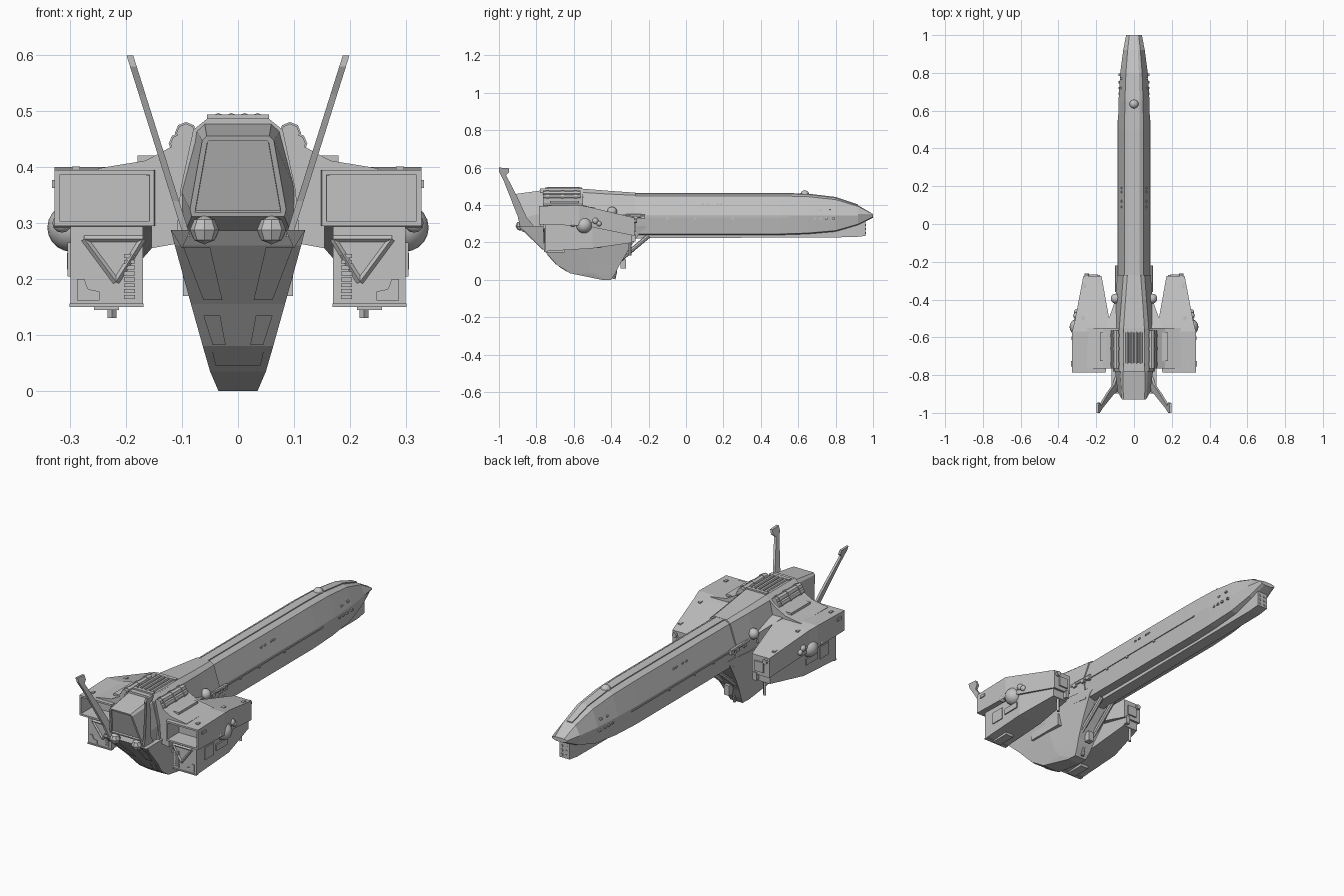
import bpy, bmesh, math
from mathutils import Matrix, Vector

if "Cube" in bpy.data.objects:
    bpy.data.objects.remove(bpy.data.objects["Cube"])

hull_grey = bpy.data.materials.new("hull grey")
hull_grey.diffuse_color = (0.54, 0.54, 0.54, 1)
hull_grey.use_nodes = True
hull_grey.node_tree.nodes["Principled BSDF"].inputs["Base Color"].default_value = hull_grey.diffuse_color


def finish(bm, name, mirror=False, smooth=False):
    bmesh.ops.remove_doubles(bm, verts=bm.verts, dist=1e-5)
    bmesh.ops.recalc_face_normals(bm, faces=bm.faces)
    me = bpy.data.meshes.new(name)
    bm.to_mesh(me)
    bm.free()
    for p in me.polygons:
        p.use_smooth = smooth
    me.materials.append(hull_grey)
    ob = bpy.data.objects.new(name, me)
    bpy.context.collection.objects.link(ob)
    if mirror:
        ob.modifiers.new("mirror", 'MIRROR')
    return ob


def skin(rings):
    """Join rings of 3D points into a closed body."""
    bm = bmesh.new()
    vs = [[bm.verts.new(p) for p in r] for r in rings]
    n = len(vs[0])
    for a, b in zip(vs, vs[1:]):
        for i in range(n):
            j = (i + 1) % n
            bm.faces.new((a[i], a[j], b[j], b[i]))
    bm.faces.new(vs[0])
    bm.faces.new(vs[-1])
    bmesh.ops.recalc_face_normals(bm, faces=bm.faces)
    return bm


def loft(sections, sym=True):
    """Sections are (y, [(x, z)...]); sym completes the half outline."""
    rings = []
    for y, pts in sections:
        full = pts + [(-x, z) for x, z in reversed(pts)] if sym else pts
        rings.append([(x, y, z) for x, z in full])
    return skin(rings)


def quad(x0, x1, z0, z1):
    return [(x0, z0), (x1, z0), (x1, z1), (x0, z1)]


def recess_rear(bm, rim, depth):
    """Sink an opening into the rearmost face."""
    bm.faces.ensure_lookup_table()
    f = min(bm.faces, key=lambda f: f.calc_center_median().y)
    bmesh.ops.inset_individual(bm, faces=[f], thickness=rim)
    bmesh.ops.inset_individual(bm, faces=[f], thickness=0.001)
    off = f.normal * -depth
    for v in f.verts:
        v.co += off


def box(name, c, s, mirror=False):
    bm = bmesh.new()
    bmesh.ops.create_cube(bm, size=1, matrix=Matrix.Translation(c) @ Matrix.Diagonal((*s, 1)))
    return finish(bm, name, mirror)


def ball(name, c, r, mirror=False, seg=20, scale=(1, 1, 1)):
    bm = bmesh.new()
    bmesh.ops.create_uvsphere(bm, u_segments=seg, v_segments=seg // 2, radius=r,
                              matrix=Matrix.Translation(c) @ Matrix.Diagonal((*scale, 1)))
    return finish(bm, name, mirror, seg > 10)


def tube(name, a, b, r, mirror=False, seg=8):
    a, b = Vector(a), Vector(b)
    d = b - a
    bm = bmesh.new()
    bmesh.ops.create_cone(bm, cap_ends=True, segments=seg, radius1=r, radius2=r, depth=d.length,
                          matrix=Matrix.Translation((a + b) / 2) @ d.to_track_quat('Z', 'Y').to_matrix().to_4x4())
    return finish(bm, name, mirror)


def plate(name, pts, yf, t=0.004, mirror=True):
    """Thin plate from an (x, z) outline laid on a rear surface y = yf(z)."""
    return finish(skin([[(x, yf(z) - t, z) for x, z in pts],
                        [(x, yf(z) + 0.004, z) for x, z in pts]]), name, mirror)


# long forward hull: (y, half width, top z, bottom z)
def hull_section(y, w, t, b):
    k = w / 0.085
    return y, [(0.03 * k, t), (0.05 * k, t - 0.1 * (t - 0.345)), (w, 0.347), (w, 0.342),
               (0.07 * k, b), (0.04 * k, b - 0.005)]


stations = [(-0.3, .085, .46, .245), (0.5, .085, .46, .245), (0.65, .082, .456, .25),
            (0.8, .073, .438, .263), (0.92, .057, .398, .298), (1.0, .042, .352, .337)]
finish(loft([hull_section(*s) for s in stations]), "forward_hull")
finish(loft([(-0.3, quad(-.03, .03, .222, .3)), (0.9, quad(-.03, .03, .228, .32)),
             (0.96, quad(-.028, .028, .235, .335))], False), "keel_beam")
finish(loft([(y, [(.022 * w / .085, t + .005), (.022 * w / .085, t - .01)])
             for y, w, t, b in stations[:-1]]), "spine_strip")
finish(loft([(-0.3, quad(.06, .088, .332, .338)), (0.55, quad(.06, .088, .332, .338))], False),
       "side_trim", True)
ball("spine_dome", (0, 0.635, 0.455), 0.024)
for i, (y, z) in enumerate([(.09, .405), (.12, .405), (.17, .405), (.19, .405), (.72, .372), (.77, .376)]):
    box(f"port_upper_{i}", (.064 if y < .5 else .068, y, z), (.012, .012, .008), True)
for i, y in enumerate([-.23, -.1, .05, .25, .69, .72, .75, .79]):
    box(f"port_lower_{i}", (.081 if y < .5 else .076, y, .328), (.012, .012, .009), True)
for i in range(6):
    box(f"nose_stud_{i}", ((i % 2 - .5) * .026, .96, .25 + .022 * (i // 2)), (.01, .006, .01))

# rear upper body
finish(loft([(-0.78, [(.055, .487), (.08, .467), (.103, .36), (.11, .28), (.08, .25)]),
             (-0.55, [(.055, .487), (.078, .467), (.103, .36), (.10, .25), (.06, .23)]),
             (-0.40, [(.045, .475), (.066, .458), (.098, .35), (.09, .25), (.05, .23)]),
             (-0.27, [(.035, .466), (.056, .452), (.091, .345), (.076, .243), (.04, .23)])]), "rear_body")

# stern block with a leaning, recessed rear panel
bm = loft([(-0.93, [(.056, .456), (.064, .448), (.086, .325), (.083, .312)]),
           (-0.76, [(.06, .48), (.075, .466), (.103, .36), (.1, .27)])])
for v in bm.verts:
    if v.co.y < -0.9:
        v.co.y += (0.456 - v.co.z) * 0.3
bm.normal_update()
recess_rear(bm, 0.01, 0.008)
finish(bm, "stern_block")

# saddle wing that joins both pods
wing = [(0, .47), (.06, .483), (.1, .447), (.165, .412), (.25, .398), (.25, .392), (.155, .385),
        (.155, .255), (.1, .265), (0, .265)]
finish(loft([(-0.765, wing), (-0.55, wing)]), "saddle_wing")
finish(loft([(-.55, quad(.08, .15, .30, .40)), (-.42, quad(.08, .105, .31, .36))], False), "wing_fillet", True)

# belly, stacked levels: (z, rear y, front y, rear half width, front half width)
levels = [(0, -.45, -.40, .035, .033), (.035, -.62, -.378, .05, .04), (.08, -.69, -.355, .063, .048),
          (.155, -.757, -.31, .084, .06), (.26, -.865, -.24, .113, .075), (.287, -.885, -.2, .12, .075)]
rings = []
for z, r, f, wr, wf in levels:
    m = r + 0.5 * (f - r)
    rings.append([(-wr, r, z), (wr, r, z), (wr * .98, m, z), (wf, f, z), (-wf, f, z), (-wr * .98, m, z)])
finish(skin(rings), "belly")


def belly_rear(z):
    for a, b in zip(levels, levels[1:]):
        if z <= b[0]:
            return a[1] + (b[1] - a[1]) * (z - a[0]) / (b[0] - a[0])
    return levels[-1][1]


plate("belly_panel_upper", [(.05, .257), (.098, .257), (.062, .163), (.028, .163)], belly_rear)
plate("belly_panel_lower", [(.032, .135), (.062, .135), (.045, .082), (.022, .082)], belly_rear)
plate("belly_panel_base", [(-.046, .07), (.046, .07), (.04, .045), (-.04, .045)], belly_rear, mirror=False)
plate("fin_foot", [(.085, .288), (.12, .288), (.1, .255)], belly_rear, 0.012)
ball("stern_thruster", (.06, -.885, .288), .026, True, 8)
box("belly_side_panel", (.088, -.55, .2), (.02, .2, .06), True)
tube("belly_probe", (0, -.385, .004), (0, -.375, .05), .008)
box("belly_front_sensor", (0, -.335, .085), (.03, .03, .05))
tube("belly_strut", (.035, -.36, .10), (.035, -.2, .235), .012, True)

# upper pods with open engine bays
bm = loft([(-.785, quad(.15, .328, .295, .395)), (-.57, quad(.13, .328, .29, .4)),
           (-.52, quad(.128, .315, .285, .39)), (-.275, quad(.172, .268, .235, .332))], False)
recess_rear(bm, 0.012, 0.09)
finish(bm, "upper_pod", True)

# lower pods
finish(loft([(-.755, quad(.17, .30, .152, .30)), (-.5, quad(.17, .30, .168, .30)),
             (-.29, quad(.18, .262, .198, .27))], False), "lower_pod", True)
box("pod_base_rail", (.235, -.70, .152), (.045, .1, .014), True)
box("pod_rear_lip", (.235, -.75, .153), (.132, .02, .006), True)
tri = [(.17, .272), (.275, .272), (.218, .195)]
for i in range(3):
    (ax, az), (bx, bz) = tri[i], tri[(i + 1) % 3]
    tube(f"pod_triangle_{i}", (ax, -.757, az), (bx, -.757, bz), .006, True, 4)
for i in range(8):
    box(f"pod_vent_{i}", (.194, -.756, .168 + .0105 * i), (.02, .008, .007), True)
plate("pod_hatch", [(.248, .162), (.288, .162), (.288, .2), (.275, .2), (.268, .182), (.248, .178)],
      lambda z: -.755)

# pod side turrets and fittings
ball("pod_turret", (.298, -.545, .292), .043, True)
for i, (y, z, r) in enumerate([(-.605, .30, .017), (-.485, .315, .017), (-.465, .30, .014)]):
    ball(f"turret_bulb_{i}", (.315 if y < -.5 else .305, y, z), r, True, 12)
tube("turret_arm", (.312, -.61, .30), (.305, -.47, .312), .008, True)
box("pod_side_box", (.329, -.74, .37), (.008, .03, .014), True)
box("pod_side_grille", (.30, -.56, .232), (.012, .09, .03), True)
box("pod_side_plate", (.30, -.66, .235), (.01, .07, .06), True)
for i, (x, y) in enumerate([(.18, -.73), (.29, -.73), (.27, -.5), (.26, -.33)]):
    box(f"pod_top_cleat_{i}", (x, y, .397 if y < -.57 else .39 - (y + .52) * .237), (.014, .02, .008), True)
tube("pod_nose_gun", (.25, -.31, .315), (.25, -.262, .315), .012, True)
box("pod_nose_block", (.215, -.28, .28), (.05, .025, .05), True)
tube("pod_nose_post", (.225, -.30, .13), (.225, -.30, .23), .008, True, 4)
box("pod_nose_bracket", (.19, -.285, .225), (.02, .03, .04), True)

# swept tail fins
prof = [(-1.0, .6), (-.948, .597), (-.945, .575), (-.962, .56), (-.9, .44), (-.85, .33), (-.80, .275),
        (-.885, .275), (-.9, .34), (-.975, .53), (-1.0, .58)]
fin_x = lambda z: .09 + (z - .275) * .315
finish(skin([[(fin_x(z) + d, y, z) for y, z in prof] for d in (-.005, .007)]), "tail_fin", True)

# roof tanks, pipes and neck turrets
for i, (x, z) in enumerate([(.104, .442), (.093, .461)]):
    tube(f"roof_tank_{i}", (x, -.765, z), (x, -.565, z), .017, True)
    for j, y in enumerate((-.74, -.66, -.59)):
        tube(f"tank_band_{i}_{j}", (x, y - .008, z), (x, y + .008, z), .02, True)
for i, x in enumerate((.012, .035)):
    tube(f"roof_pipe_{i}", (x, -.74, .488), (x, -.57, .488), .009, True)
box("roof_bridge_rear", (0, -.745, .487), (.11, .02, .014))
box("roof_bridge_front", (0, -.565, .487), (.11, .02, .014))
box("roof_step", (.15, -.65, .414), (.06, .15, .014), True)
ball("neck_turret", (.097, -.395, .365), .026, True)
tube("neck_pipe", (.09, -.36, .345), (.09, -.22, .34), .01, True)
for i, y in enumerate((-.33, -.27, -.23)):
    box(f"neck_fitting_{i}", (.092, y, .335), (.014, .022, .022), True)
